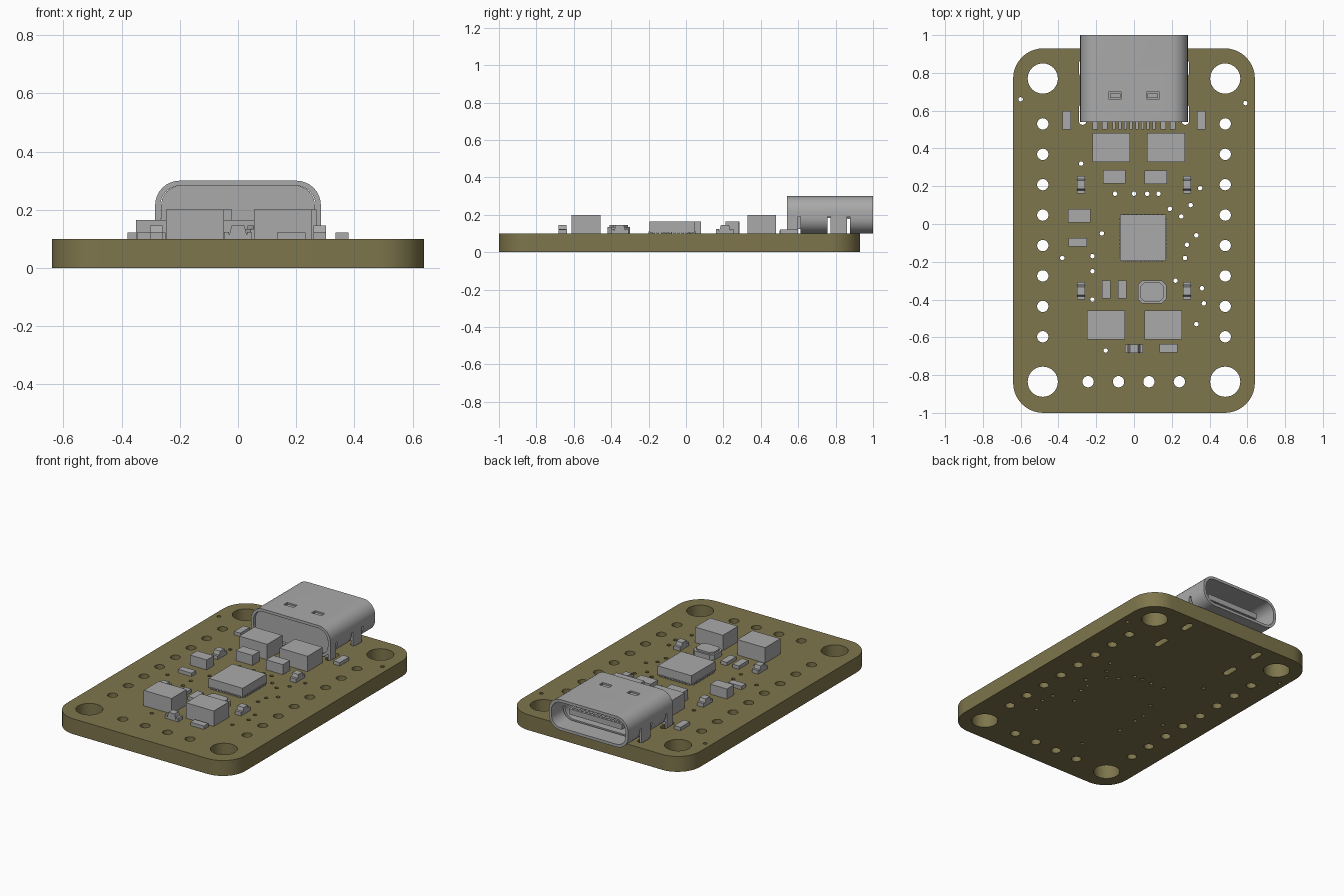
import bpy, bmesh, math
from mathutils import Matrix, Vector

default_cube = bpy.data.objects.get("Cube")
if default_cube:
    bpy.data.objects.remove(default_cube, do_unlink=True)


def make_material(name, rgb):
    material = bpy.data.materials.new(name)
    material.use_nodes = True
    color = (*rgb, 1)
    material.diffuse_color = color
    for node in material.node_tree.nodes:
        if node.type == 'BSDF_PRINCIPLED':
            node.inputs["Base Color"].default_value = color
    return material


OLIVE = make_material("olive board", (.21, .18, .073))
GREY = make_material("plain grey", (.4, .4, .4))
TOP = .1  # upper surface of the board


def add_object(name, mesh, material):
    mesh.materials.clear()
    mesh.materials.append(material)
    obj = bpy.data.objects.new(name, mesh)
    bpy.context.collection.objects.link(obj)
    return obj


def evaluated_mesh(obj):
    bpy.context.view_layer.update()
    graph = bpy.context.evaluated_depsgraph_get()
    return bpy.data.meshes.new_from_object(obj.evaluated_get(graph))


def smooth(mesh):
    mesh.shade_smooth()
    mesh.set_sharp_from_angle(angle=math.radians(30))


def outline(x, y, half_x, half_y, radius, steps=6):
    """Rounded rectangle; becomes a circle when all sizes are equal."""
    points = []
    for corner, (sx, sy) in enumerate([(1, 1), (-1, 1), (-1, -1), (1, -1)]):
        cx = x + sx * (half_x - radius)
        cy = y + sy * (half_y - radius)
        for i in range(steps + 1):
            a = (corner + i / steps) * math.pi / 2
            p = Vector((cx + radius * math.cos(a), cy + radius * math.sin(a)))
            if all((p - q).length > 1e-5 for q in points):
                points.append(p)
    return points


def circle(x, y, radius, steps=6):
    return outline(x, y, radius, radius, radius, steps)


def extruded(name, outlines, half_depth, matrix, material):
    """Solid plate from outlines, where inner outlines are holes."""
    curve = bpy.data.curves.new(name, 'CURVE')
    curve.dimensions = '2D'
    curve.fill_mode = 'BOTH'
    curve.extrude = half_depth
    for points in outlines:
        spline = curve.splines.new('POLY')
        spline.points.add(len(points) - 1)
        for target, p in zip(spline.points, points):
            target.co = (p.x, p.y, 0, 1)
        spline.use_cyclic_u = True
    temp = bpy.data.objects.new(name + " outline", curve)
    bpy.context.collection.objects.link(temp)
    mesh = evaluated_mesh(temp)
    bpy.data.objects.remove(temp, do_unlink=True)
    bm = bmesh.new()
    bm.from_mesh(mesh)
    bmesh.ops.remove_doubles(bm, verts=bm.verts, dist=1e-5)
    bmesh.ops.recalc_face_normals(bm, faces=bm.faces)
    bmesh.ops.transform(bm, matrix=matrix, verts=bm.verts)
    bm.to_mesh(mesh)
    bm.free()
    smooth(mesh)
    return add_object(name, mesh, material)


def boxes(name, specs, material=GREY):
    """One mesh of boxes, each given as centre and size."""
    bm = bmesh.new()
    for center, size in specs:
        matrix = Matrix.Translation(center) @ Matrix.Diagonal((*size, 1))
        bmesh.ops.create_cube(bm, size=1, matrix=matrix)
    mesh = bpy.data.meshes.new(name)
    bm.to_mesh(mesh)
    bm.free()
    return add_object(name, mesh, material)


def chips(name, height, width, length, places):
    boxes(name, [((x, y, TOP + height / 2), (width, length, height)) for x, y in places])


# Circuit board with mounting holes, pin holes, shell slots and vias
holes = [outline(0, -.035, .64, .965, .16, 10)]
for side in (-1, 1):
    holes += [circle(side * .483, y, .08, 8) for y in (.77, -.835)]
    holes += [circle(side * .483, .53 - .161 * i, .03) for i in range(8)]
    holes.append(outline(side * .272, .58, .02, .055, .02))
    holes.append(outline(side * .272, .825, .02, .045, .02))
holes += [circle(-.243 + .161 * i, -.835, .03) for i in range(4)]
vias = [(-.6, .66), (.59, .64), (-.28, .32), (-.1, .16), (0, .16), (.07, .16),
        (.13, .16), (.19, .08), (.25, .04), (.3, .1), (.35, .19), (-.17, -.05),
        (-.38, -.18), (-.22, -.17), (-.22, -.25), (.33, -.06), (.28, -.11),
        (.27, -.18), (.22, -.3), (.36, -.34), (.37, -.42), (.33, -.53),
        (-.22, -.4), (-.15, -.67)]
holes += [circle(x, y, .012, 3) for x, y in vias]
extruded("circuit_board", holes, TOP / 2, Matrix.Translation((0, 0, TOP / 2)), OLIVE)

# Connector shell: a rounded tube with side gaps and two latch windows
upright = Matrix.Rotation(math.pi / 2, 4, 'X')
shell = extruded("connector_shell",
                 [outline(0, .2, .285, .1, .085, 8), outline(0, .2, .267, .082, .067, 8)],
                 .23, Matrix.Translation((0, .77, 0)) @ upright, GREY)
gaps = [((0, y, .14), (.8, .016, .1)) for y in (.605, .765, .87)]
windows = [((x, .68, .29), (.07, .036, .06)) for x in (-.1, .1)]
cutter = boxes("shell_cutter", gaps + windows)
cutter.hide_render = True
cut = shell.modifiers.new("cut gaps", 'BOOLEAN')
cut.operation = 'DIFFERENCE'
cut.solver = 'EXACT'
cut.object = cutter
cut_mesh = evaluated_mesh(shell)
shell.modifiers.clear()
shell.data = cut_mesh
smooth(shell.data)
bpy.data.objects.remove(cutter, do_unlink=True)

# Connector inner parts
boxes("latch_springs", [((x, .68, .288), (.056, .024, .01)) for x in (-.1, .1)])
extruded("connector_rear_cover", [outline(0, .193, .264, .089, .066, 8)],
         .02, Matrix.Translation((0, .575, 0)) @ upright, GREY)
boxes("connector_housing", [((0, .57, .155), (.52, .03, .108)),
                            ((0, .62, .2), (.44, .06, .15))])
boxes("connector_tongue", [((0, .77, .2), (.38, .32, .036))])
boxes("tongue_contacts", [((-.165 + .03 * i, .86, .2), (.015, .12, .044)) for i in range(12)])
boxes("shell_legs", [((side * .277, y, .14), (.016, depth, .12))
                     for side in (-1, 1) for y, depth in ((.57, .06), (.817, .088))])
pins = [(side * x, w) for side in (-1, 1)
        for x, w in ((.015, .016), (.045, .016), (.075, .016), (.105, .016),
                     (.155, .03), (.205, .03))]
boxes("connector_pins", [((x, .53, .108), (w, .06, .016)) for x, w in pins])

# Rectangular chip parts, grouped by size
chips("large_blocks", .1, .2, .155, [(-.12, .405), (.17, .405), (-.148, -.535), (.155, -.535)])
chips("medium_blocks", .065, .12, .073, [(-.105, .25), (.115, .247), (-.29, .044)])
chips("flat_chips_across", .022, .097, .045, [(-.298, -.097), (.183, -.658)])
chips("flat_chips_along", .022, .045, .097,
      [(-.357, .55), (.357, .55), (-.148, -.347), (-.062, -.347)])

# Main processor with edge pads
cx, cy = .048, -.073
boxes("processor", [((cx, cy, .135), (.244, .244, .06))])
pads = []
for i in range(10):
    offset = -.1 + .0222 * i
    for side in (-1, 1):
        pads.append(((cx + offset, cy + side * .11, .106), (.012, .034, .012)))
        pads.append(((cx + side * .11, cy + offset, .106), (.034, .012, .012)))
boxes("processor_pads", pads)

# Crystal can: chamfered base with a smaller lid
for name, z, half, shrink in (("crystal_base", .117, .017, 0), ("crystal_lid", .139, .006, .011)):
    extruded(name, [outline(.096, -.36, .075 - shrink, .06 - shrink, .022, 1)],
             half, Matrix.Translation((0, 0, z)), GREY)


# Indicator lights: low base, two end caps and a tapered lens
def indicator(name, x, y, turn):
    bm = bmesh.new()
    parts = [((0, 0, .006), (.044, .094, .012)), ((0, -.039, .012), (.044, .016, .024)),
             ((0, .039, .012), (.044, .016, .024))]
    for center, size in parts:
        bmesh.ops.create_cube(bm, size=1, matrix=Matrix.Translation(center)
                              @ Matrix.Diagonal((*size, 1)))
    lens = bmesh.ops.create_cube(bm, size=1, matrix=Matrix.Translation((0, 0, .028))
                                 @ Matrix.Diagonal((.044, .062, .034, 1)))
    for v in lens["verts"]:
        if v.co.z > .03:
            v.co.y *= .7
    place = Matrix.Translation((x, y, TOP)) @ Matrix.Rotation(turn, 4, 'Z')
    bmesh.ops.transform(bm, matrix=place, verts=bm.verts)
    mesh = bpy.data.meshes.new(name)
    bm.to_mesh(mesh)
    bm.free()
    add_object(name, mesh, GREY)


for side, label in ((-1, "right"), (1, "left")):
    indicator(label + "_rear_light", side * .281, .208, 0)
    indicator(label + "_front_light", side * .281, -.354, 0)
indicator("centre_light", 0, -.66, math.pi / 2)
